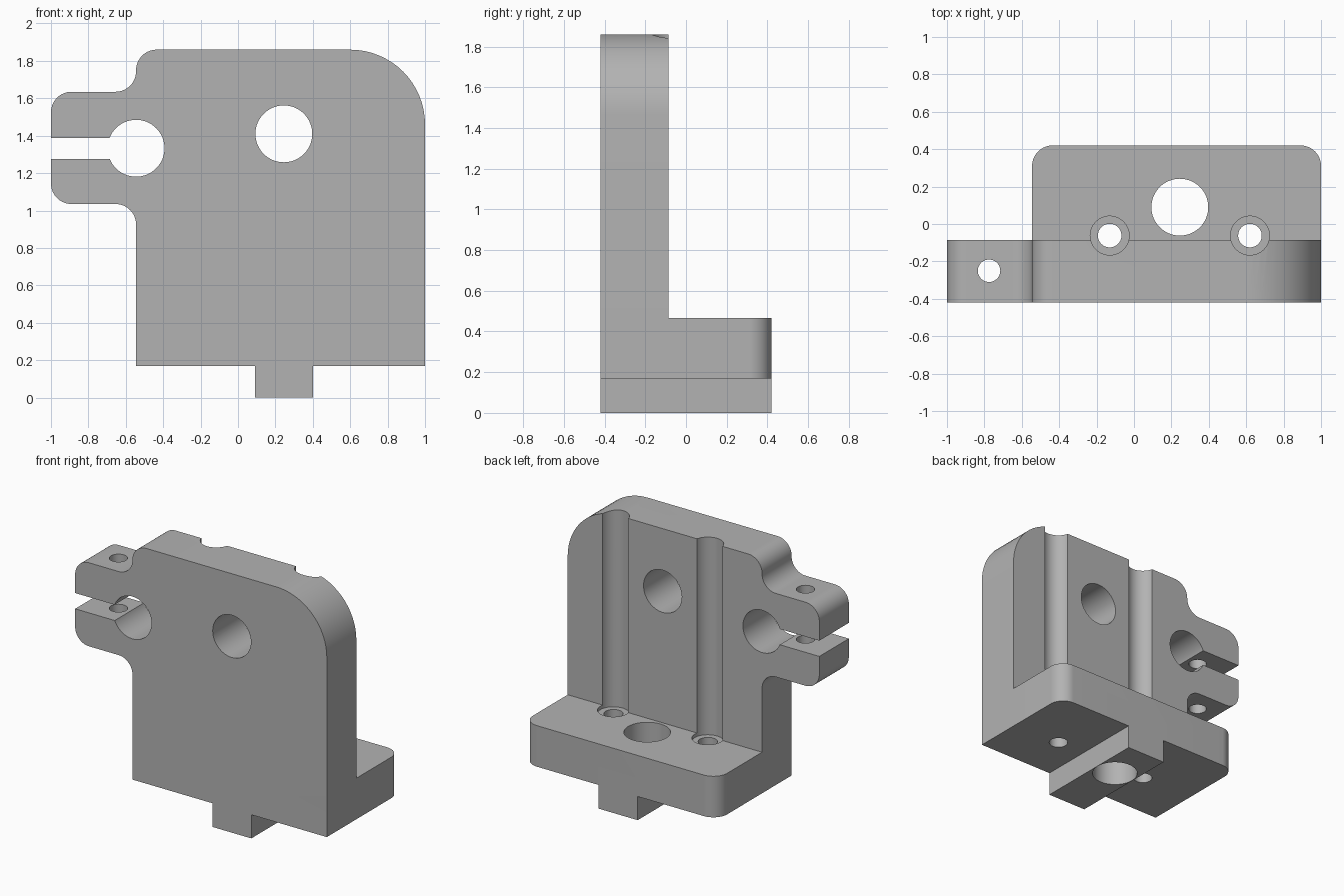
import bpy
import bmesh
import math
from mathutils import Vector, Matrix

cube = bpy.data.objects.get("Cube")
if cube:
    bpy.data.objects.remove(cube, do_unlink=True)

grey = bpy.data.materials.new("machined grey")
grey.use_nodes = True
grey.diffuse_color = (0.45, 0.45, 0.45, 1)
grey.node_tree.nodes["Principled BSDF"].inputs["Base Color"].default_value = (0.45, 0.45, 0.45, 1)


def rounded(corners, steps=16):
    """Outline from (u, v, radius) corners, each radius turned into an arc."""
    pts = []
    for i, (u, v, r) in enumerate(corners):
        p = Vector((u, v))
        if r == 0:
            pts.append(p)
            continue
        a = (Vector(corners[i - 1][:2]) - p).normalized()
        b = (Vector(corners[(i + 1) % len(corners)][:2]) - p).normalized()
        centre = p + (a + b) * r
        for k in range(steps + 1):
            t = math.pi / 2 * k / steps
            pts.append(centre - b * r * math.cos(t) - a * r * math.sin(t))
    return pts


def finish(name, bm):
    bmesh.ops.recalc_face_normals(bm, faces=bm.faces)
    mesh = bpy.data.meshes.new(name)
    bm.to_mesh(mesh)
    bm.free()
    mesh.materials.append(grey)
    ob = bpy.data.objects.new(name, mesh)
    bpy.context.collection.objects.link(ob)
    return ob


def prism(name, outline, axis, lo, hi):
    """Extrude an outline along y (outline in xz) or z (outline in xy)."""
    bm = bmesh.new()
    place = (lambda p: (p.x, lo, p.y)) if axis == "y" else (lambda p: (p.x, p.y, lo))
    face = bm.faces.new([bm.verts.new(place(p)) for p in outline])
    out = bmesh.ops.extrude_face_region(bm, geom=[face])
    move = Vector((0, hi - lo, 0)) if axis == "y" else Vector((0, 0, hi - lo))
    bmesh.ops.translate(bm, vec=move, verts=[v for v in out["geom"] if isinstance(v, bmesh.types.BMVert)])
    return finish(name, bm)


def box(name, x0, x1, y0, y1, z0, z1):
    return prism(name, rounded([(x0, y0, 0), (x1, y0, 0), (x1, y1, 0), (x0, y1, 0)]), "z", z0, z1)


def rod(name, axis, u, v, r, lo, hi):
    """Cylinder along y at (x, z) or along z at (x, y)."""
    mid = (lo + hi) / 2
    if axis == "y":
        m = Matrix.Translation((u, mid, v)) @ Matrix.Rotation(math.pi / 2, 4, "X")
    else:
        m = Matrix.Translation((u, v, mid))
    bm = bmesh.new()
    bmesh.ops.create_cone(bm, cap_ends=True, segments=64, radius1=r, radius2=r, depth=hi - lo, matrix=m)
    return finish(name, bm)


def combine(body, other, operation):
    mod = body.modifiers.new(other.name, "BOOLEAN")
    mod.operation, mod.solver, mod.object = operation, "EXACT", other
    bpy.context.view_layer.objects.active = body
    bpy.ops.object.modifier_apply(modifier=mod.name)
    bpy.data.objects.remove(other, do_unlink=True)


LEFT, FRONT, BACK = -0.545, -0.42, 0.42
FACE = -0.085       # rear face of the upright plate
LOW, LEDGE, TOP = 0.17, 0.465, 1.86
R = 0.11

# Upright plate with the clamp ear
bracket = prism("clamp_bracket", rounded([
    (LEFT, LOW, 0), (1, LOW, 0), (1, TOP, 0.4), (LEFT, TOP, R),
    (LEFT, 1.635, R), (-1, 1.635, R), (-1, 1.035, R), (LEFT, 1.035, R)]), "y", FRONT, FACE)

# Foot and locating key
combine(bracket, prism("foot", rounded([
    (LEFT, FRONT, 0), (1, FRONT, 0), (1, BACK, R), (LEFT, BACK, R)]), "z", LOW, LEDGE), "UNION")
combine(bracket, box("key", 0.09, 0.4, FRONT, BACK, 0, 0.3), "UNION")

# Bores through the plate, clamp slot and clamp screw hole
cutters = [
    rod("plate_bore", "y", 0.245, 1.41, 0.152, -0.6, 0.1),
    rod("clamp_bore", "y", LEFT, 1.333, 0.152, -0.6, 0.1),
    box("clamp_slot", -1.2, -0.6, -0.6, 0.1, 1.275, 1.388),
    rod("clamp_screw_hole", "z", -0.775, -0.25, 0.06, 0.9, 1.8),
    rod("foot_bore", "z", 0.245, 0.09, 0.152, -0.2, 0.7),
]
# Bolt holes with tall counterbores that groove the plate
for x in (-0.13, 0.62):
    cutters.append(rod("bolt_counterbore", "z", x, -0.062, 0.104, 0.44, 2.1))
    cutters.append(rod("bolt_hole", "z", x, -0.062, 0.063, -0.2, 0.6))
for cutter in cutters:
    combine(bracket, cutter, "DIFFERENCE")

bpy.ops.object.select_all(action="DESELECT")
bracket.select_set(True)
bpy.context.view_layer.objects.active = bracket
bpy.ops.object.shade_smooth_by_angle(angle=math.radians(30))
